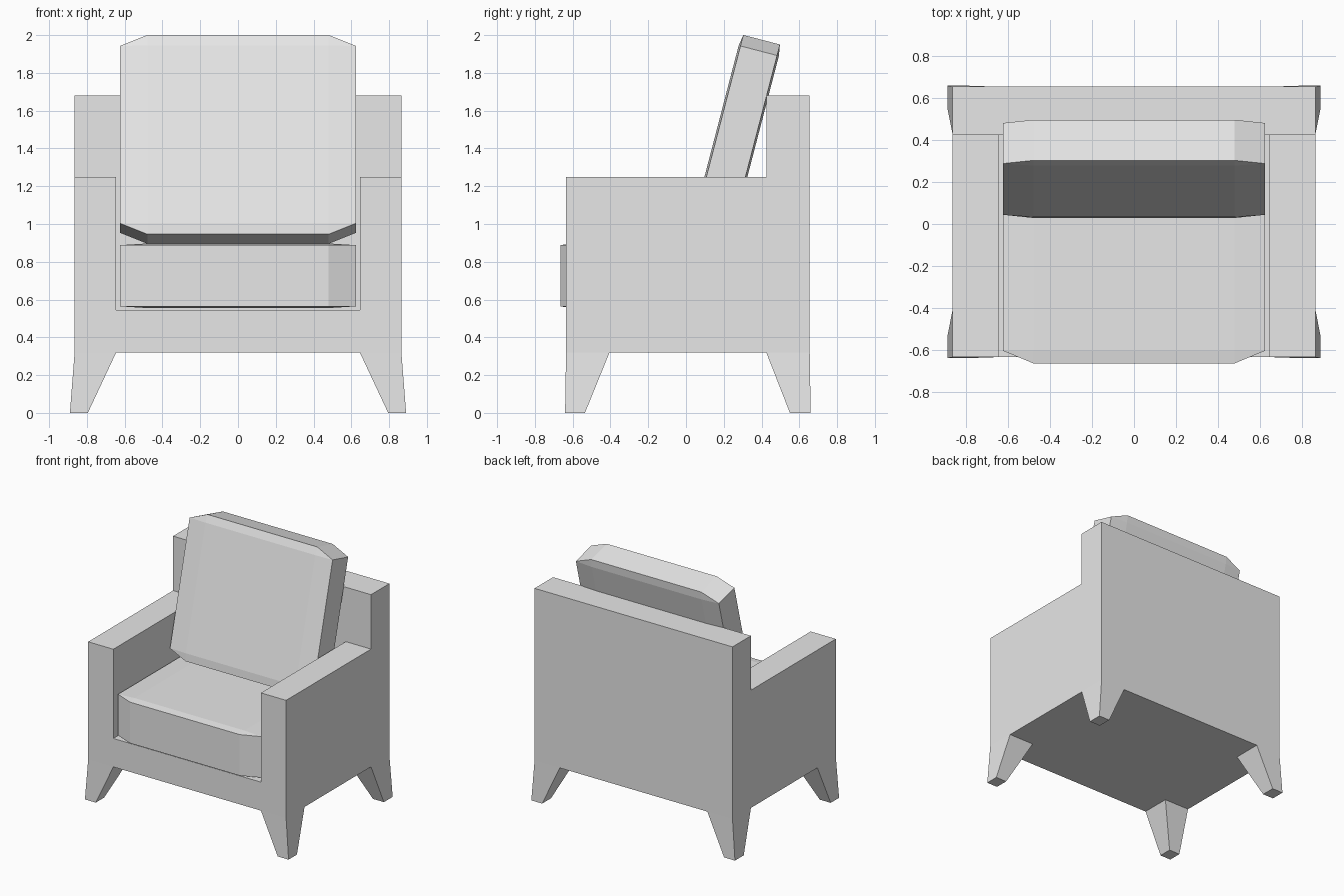
import bpy, bmesh, math
from mathutils import Matrix, Vector

cube = bpy.data.objects.get("Cube")
if cube:
    bpy.data.objects.remove(cube, do_unlink=True)

grey = bpy.data.materials.new("light_grey")
grey.use_nodes = True
grey.diffuse_color = (0.8, 0.8, 0.8, 1)
grey.node_tree.nodes["Principled BSDF"].inputs["Base Color"].default_value = (0.8, 0.8, 0.8, 1)


def finish(name, bm):
    bmesh.ops.recalc_face_normals(bm, faces=bm.faces)
    mesh = bpy.data.meshes.new(name)
    bm.to_mesh(mesh)
    bm.free()
    mesh.materials.append(grey)
    obj = bpy.data.objects.new(name, mesh)
    bpy.context.collection.objects.link(obj)
    return obj


# Frame: one welded shell made from the filled blocks of a small grid
XS = [-0.865, -0.645, 0.645, 0.865]
YS = [-0.635, -0.405, 0.425, 0.655]
ZS = [0, 0.32, 0.545, 1.25, 1.68]
# Leg feet are narrower and splay outwards
FOOT_X = [-0.89, -0.795, 0.795, 0.89]
FOOT_Y = [-0.64, -0.535, 0.55, 0.66]


def filled(i, j, k):
    if not (0 <= i < 3 and 0 <= j < 3 and 0 <= k < 4):
        return False
    side, back = i != 1, j == 2
    legs = side and j != 1
    return [legs, True, side or back, back][k]


def build_frame():
    bm = bmesh.new()
    verts = {}

    def vert(key):
        if key not in verts:
            i, j, k = key
            x, y = (FOOT_X[i], FOOT_Y[j]) if k == 0 else (XS[i], YS[j])
            verts[key] = bm.verts.new((x, y, ZS[k]))
        return verts[key]

    for cell in [(i, j, k) for i in range(3) for j in range(3) for k in range(4)]:
        if not filled(*cell):
            continue
        for axis in range(3):
            for step in (0, 1):
                near = list(cell)
                near[axis] += 2 * step - 1
                if filled(*near):
                    continue
                corners = []
                for a, b in ((0, 0), (1, 0), (1, 1), (0, 1)):
                    key = list(cell)
                    key[axis] += step
                    key[(axis + 1) % 3] += a
                    key[(axis + 2) % 3] += b
                    corners.append(vert(tuple(key)))
                bm.faces.new(corners)
    bmesh.ops.recalc_face_normals(bm, faces=bm.faces)
    bmesh.ops.dissolve_limit(bm, angle_limit=math.radians(0.5),
                             verts=bm.verts, edges=bm.edges)
    return finish("armchair_frame", bm)


# Cushion: box with clipped corners and slightly puffed broad faces
def build_cushion(name, rim, puff, location, tilt=0):
    half_x, half_y = 0.625, 0.545
    in_x, in_y = 0.48, 0.485
    bm = bmesh.new()
    outline = []
    for sx, sy in ((1, 1), (-1, 1), (-1, -1), (1, -1)):
        pair = [(sx * half_x, sy * in_y), (sx * in_x, sy * half_y)]
        outline += pair if sx == sy else pair[::-1]
    rims = []
    for side in (-1, 1):
        ring = [bm.verts.new((x, y, side * rim)) for x, y in outline]
        inner = [bm.verts.new((sx * in_x, sy * in_y, side * (rim + puff)))
                 for sx, sy in ((1, 1), (-1, 1), (-1, -1), (1, -1))]
        bm.faces.new(inner)
        for c in range(4):
            a, b = ring[2 * c], ring[2 * c + 1]
            bm.faces.new((a, b, inner[c]))
            bm.faces.new((b, ring[(2 * c + 2) % 8], inner[(c + 1) % 4], inner[c]))
        rims.append(ring)
    for n in range(8):
        m = (n + 1) % 8
        bm.faces.new((rims[0][n], rims[0][m], rims[1][m], rims[1][n]))
    place = Matrix.Translation(Vector(location)) @ Matrix.Rotation(tilt, 4, 'X')
    bmesh.ops.transform(bm, matrix=place, verts=bm.verts)
    return finish(name, bm)


build_frame()
build_cushion("seat_cushion", 0.162, 0.009, (0, -0.12, 0.726))
build_cushion("back_cushion", 0.1, 0.01, (0, 0.263, 1.448), math.radians(90 - 14.6))
